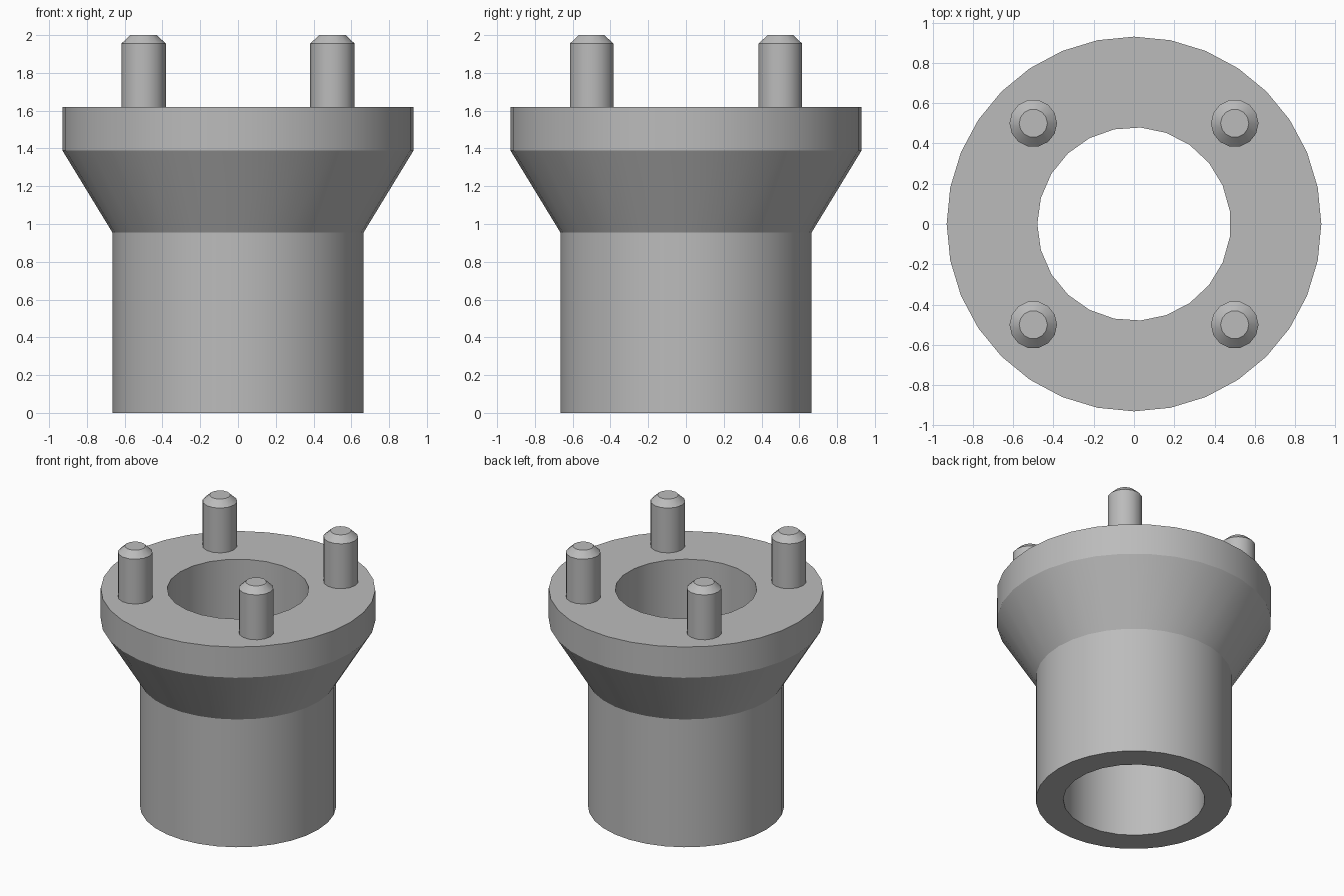
import bpy, bmesh, math

default = bpy.data.objects.get("Cube")
if default:
    bpy.data.objects.remove(default, do_unlink=True)

# Single plain grey
grey = bpy.data.materials.new("plain_grey")
grey.use_nodes = True
colour = (0.5, 0.5, 0.5, 1)
grey.diffuse_color = colour
grey.node_tree.nodes["Principled BSDF"].inputs["Base Color"].default_value = colour


def turned(name, profile, sides, start=0.0, centre=(0, 0)):
    """Closed solid of revolution from (radius, height) pairs, bottom to top."""
    bm = bmesh.new()
    rings = []
    for r, z in profile:
        angles = [start + math.tau * i / sides for i in range(sides)]
        rings.append([bm.verts.new((r * math.cos(a), r * math.sin(a), z)) for a in angles])
    for low, high in zip(rings, rings[1:]):
        for i in range(sides):
            j = (i + 1) % sides
            bm.faces.new((low[i], low[j], high[j], high[i]))
    bm.faces.new(rings[0][::-1])
    bm.faces.new(rings[-1])
    mesh = bpy.data.meshes.new(name)
    bm.to_mesh(mesh)
    bm.free()
    mesh.materials.append(grey)
    obj = bpy.data.objects.new(name, mesh)
    obj.location = (*centre, 0)
    bpy.context.collection.objects.link(obj)
    return obj


def activate(obj):
    bpy.ops.object.select_all(action="DESELECT")
    obj.select_set(True)
    bpy.context.view_layer.objects.active = obj


# Sleeve, flared collar and flange in one turned body
body = turned("flanged_sleeve",
              [(0.665, 0), (0.665, 0.955), (0.93, 1.39), (0.93, 1.62)], 32)

# Through bore
bore = turned("bore_cutter", [(0.48, -0.2), (0.48, 1.9)], 23, start=math.pi)
bore.hide_render = True
cut = body.modifiers.new("bore", "BOOLEAN")
cut.operation = "DIFFERENCE"
cut.solver = "EXACT"
cut.object = bore
activate(body)
bpy.ops.object.modifier_apply(modifier=cut.name)
bpy.data.objects.remove(bore, do_unlink=True)
parts = [body]

# Four chamfered locating pins
for front, y in (("front", -0.5), ("back", 0.5)):
    for side, x in (("right", -0.5), ("left", 0.5)):
        parts.append(turned(f"{front}_{side}_pin",
                            [(0.118, 1.61), (0.118, 1.955), (0.07, 2.0)],
                            14, centre=(x, y)))

for part in parts:
    activate(part)
    bpy.ops.object.shade_smooth_by_angle(angle=math.radians(28))
